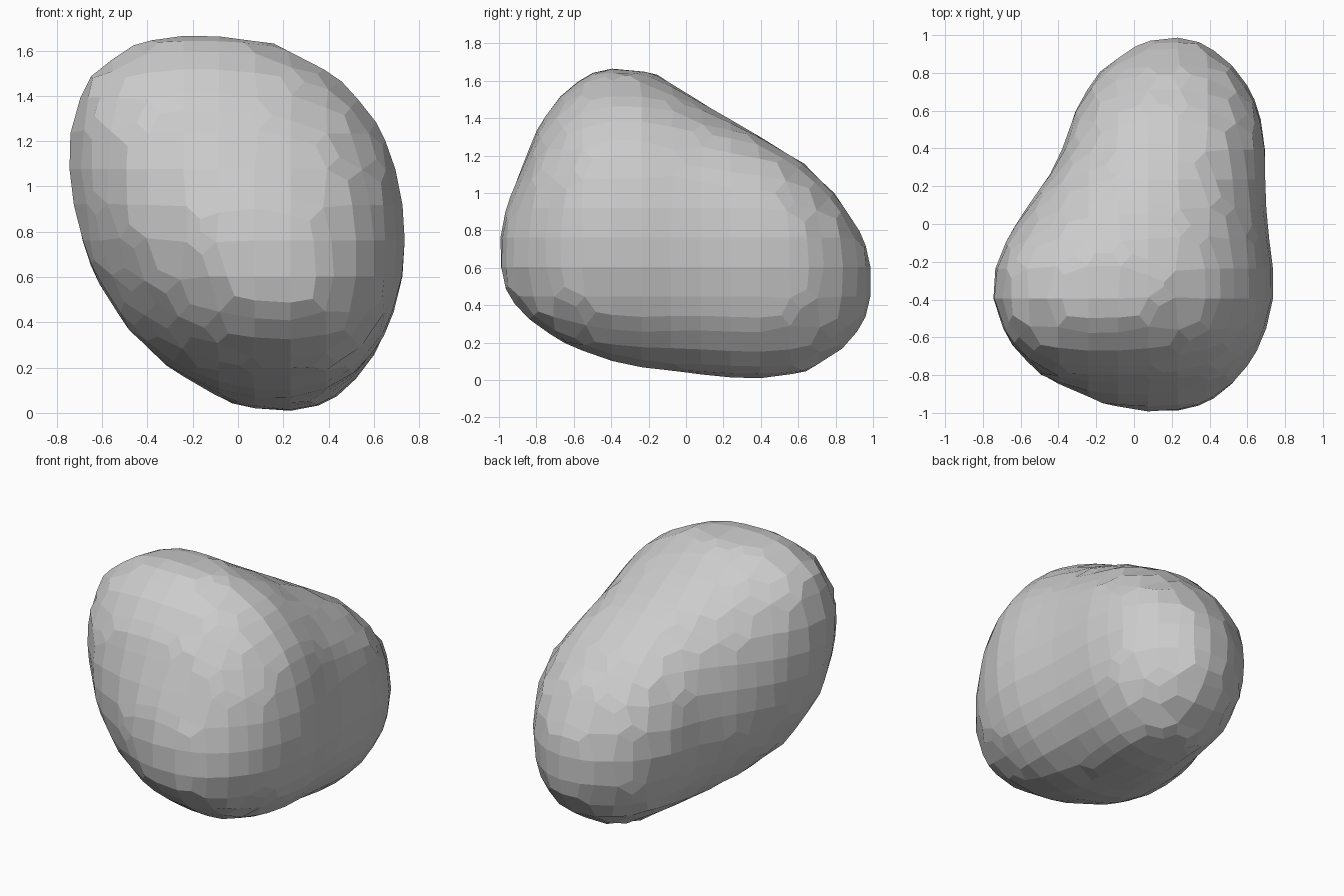
import bpy, bmesh
from math import sin, cos, pi, copysign

if "Cube" in bpy.data.objects:
    bpy.data.objects.remove(bpy.data.objects["Cube"])

# Cross-sections along the body: y, x min, x max, z min, z max, skew
SECTIONS = [
    (-1.01,  0.08, 0.21, 0.60, 0.72, -0.30),
    (-0.99, -0.02, 0.29, 0.52, 0.83, -0.30),
    (-0.96, -0.14, 0.37, 0.45, 0.94, -0.32),
    (-0.88, -0.36, 0.51, 0.35, 1.14, -0.32),
    (-0.77, -0.55, 0.60, 0.26, 1.41, -0.32),
    (-0.63, -0.66, 0.68, 0.18, 1.57, -0.28),
    (-0.48, -0.74, 0.73, 0.12, 1.66, -0.23),
    (-0.32, -0.76, 0.75, 0.07, 1.68, -0.21),
    (-0.16, -0.72, 0.73, 0.05, 1.64, -0.20),
    (0.00, -0.63, 0.71, 0.03, 1.54, -0.16),
    (0.15, -0.53, 0.70, 0.01, 1.45, -0.12),
    (0.30, -0.42, 0.70, 0.00, 1.36, -0.08),
    (0.46, -0.36, 0.70, 0.00, 1.27, -0.04),
    (0.62, -0.31, 0.66, 0.03, 1.17, -0.02),
    (0.77, -0.22, 0.59, 0.10, 1.03, 0.0),
    (0.88, -0.11, 0.49, 0.19, 0.90, 0.0),
    (0.96,  0.03, 0.37, 0.30, 0.75, 0.0),
    (0.99,  0.09, 0.31, 0.38, 0.66, 0.0),
    (1.01,  0.16, 0.25, 0.47, 0.58, 0.0),
]
SIDES = 48


def rounded(v):
    return copysign(abs(v) ** 0.9, v)


def section_ring(bm, y, x0, x1, z0, z1, skew):
    """Leaning, slightly squared egg outline fitted to the given extents."""
    a, b = (x1 - x0) / 2, (z1 - z0) / 2
    ring = []
    for i in range(SIDES):
        t = 2 * pi * i / SIDES
        x = (x0 + x1) / 2 + a * rounded(cos(t))
        z = (z0 + z1) / 2 + b * (rounded(sin(t + skew)) + 0.09 * cos(t + skew) ** 2)
        ring.append(bm.verts.new((x, y, z)))
    return ring


# Lumpy boulder body lofted from front to back
bm = bmesh.new()
rings = [section_ring(bm, *s) for s in SECTIONS]
for r0, r1 in zip(rings, rings[1:]):
    for i in range(SIDES):
        j = (i + 1) % SIDES
        bm.faces.new((r0[i], r0[j], r1[j], r1[i]))

# Closed ends
bm.faces.new(rings[0])
bm.faces.new(rings[-1])
bmesh.ops.recalc_face_normals(bm, faces=bm.faces)

mesh = bpy.data.meshes.new("boulder")
bm.to_mesh(mesh)
bm.free()
boulder = bpy.data.objects.new("boulder", mesh)
bpy.context.collection.objects.link(boulder)

# Coarse, flat-shaded grid facets
remesh = boulder.modifiers.new("facets", 'REMESH')
remesh.mode = 'SMOOTH'
remesh.octree_depth = 4
remesh.scale = 0.8
remesh.use_remove_disconnected = False
remesh.use_smooth_shade = False
